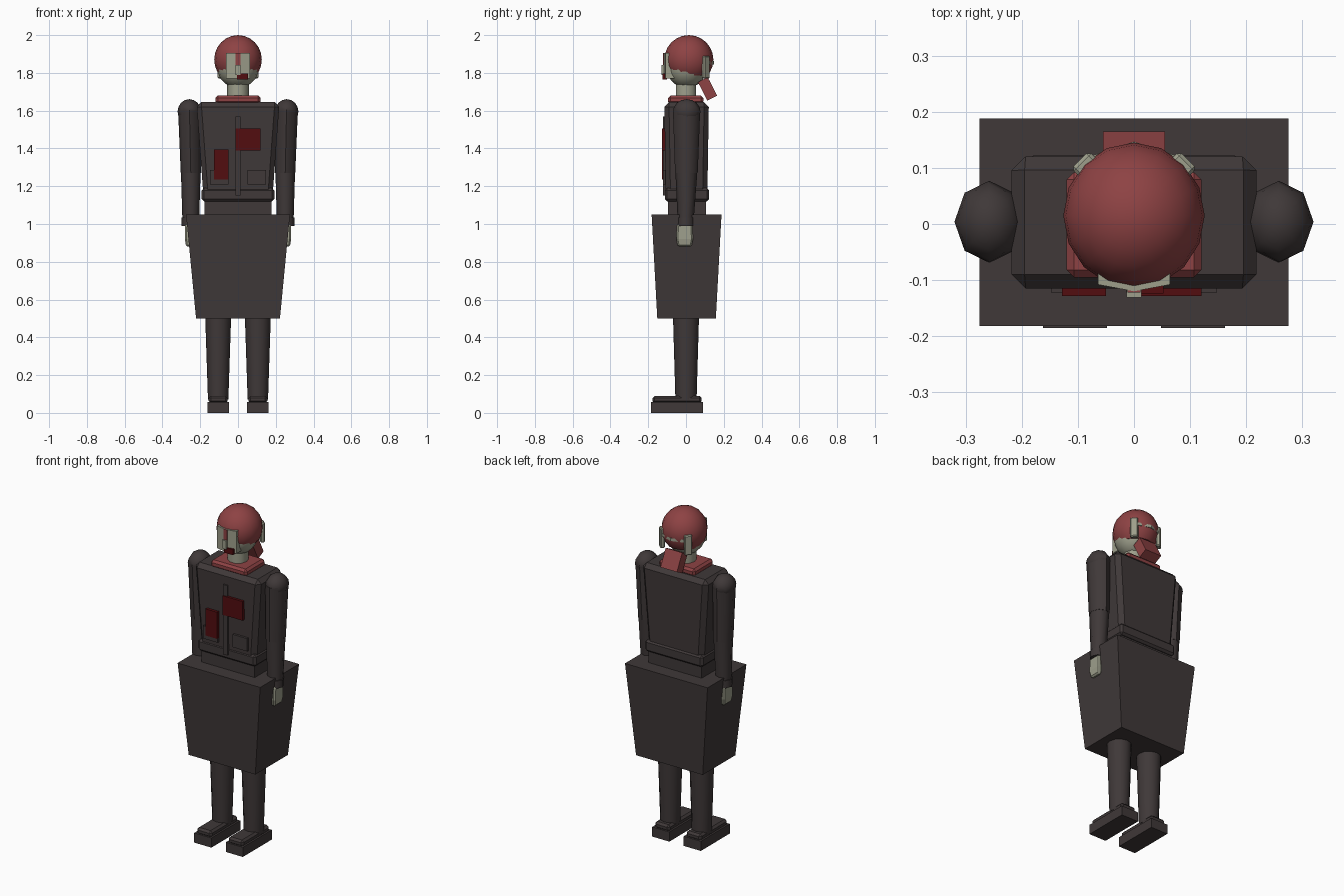
import bpy, bmesh, math
from mathutils import Matrix, Vector

if "Cube" in bpy.data.objects:
    bpy.data.objects.remove(bpy.data.objects["Cube"], do_unlink=True)


def material(name, rgb):
    m = bpy.data.materials.new(name)
    m.use_nodes = True
    m.diffuse_color = (*rgb, 1)
    m.node_tree.nodes["Principled BSDF"].inputs["Base Color"].default_value = (*rgb, 1)
    return m


CLOTH = material("charcoal cloth", (0.05, 0.04, 0.04))
RED = material("faded red", (0.27, 0.055, 0.057))
DARK = material("dark red", (0.085, 0.004, 0.005))
SKIN = material("pale grey green", (0.34, 0.345, 0.26))


def finish(name, bm, mat, bevel=0, smooth=False):
    bmesh.ops.recalc_face_normals(bm, faces=bm.faces)
    mesh = bpy.data.meshes.new(name)
    bm.to_mesh(mesh)
    bm.free()
    mesh.materials.append(mat)
    ob = bpy.data.objects.new(name, mesh)
    bpy.context.collection.objects.link(ob)
    if bevel:
        mod = ob.modifiers.new("Bevel", "BEVEL")
        mod.width = bevel
        mod.segments = 1
    if smooth:
        bpy.ops.object.select_all(action="DESELECT")
        ob.select_set(True)
        bpy.context.view_layer.objects.active = ob
        bpy.ops.object.shade_smooth_by_angle(angle=math.radians(50))
    return ob


def loft(name, rings, mat, sides=8, bevel=0, smooth=True):
    """Skin elliptical rings (x, y, z, rx, ry); four sides give a tapered box."""
    bm = bmesh.new()
    box = sides == 4
    grow, turn = (math.sqrt(2), math.pi / 4) if box else (1, 0)
    loops = []
    for x, y, z, rx, ry in rings:
        angles = [turn + math.tau * i / sides for i in range(sides)]
        loops.append([bm.verts.new((x + grow * rx * math.cos(a),
                                    y + grow * ry * math.sin(a), z)) for a in angles])
    for low, high in zip(loops, loops[1:]):
        for i in range(sides):
            j = (i + 1) % sides
            bm.faces.new((low[i], low[j], high[j], high[i]))
    bm.faces.new(loops[0])
    bm.faces.new(loops[-1])
    return finish(name, bm, mat, bevel, smooth and not box)


def box(name, xs, ys, zs, mat, bevel=0):
    cx, cy = sum(xs) / 2, sum(ys) / 2
    rx, ry = (xs[1] - xs[0]) / 2, (ys[1] - ys[0]) / 2
    return loft(name, [(cx, cy, z, rx, ry) for z in zs], mat, 4, bevel)


def ball(name, centre, radii, mat, segs, rings, cut=None):
    bm = bmesh.new()
    bmesh.ops.create_uvsphere(bm, u_segments=segs, v_segments=rings, radius=1,
                              matrix=Matrix.Translation(centre) @ Matrix.Diagonal((*radii, 1)))
    if cut is not None:
        bmesh.ops.bisect_plane(bm, geom=bm.verts[:] + bm.edges[:] + bm.faces[:],
                               plane_co=(0, 0, cut), plane_no=(0, 0, 1), clear_inner=True)
        bmesh.ops.holes_fill(bm, edges=[e for e in bm.edges if e.is_boundary])
    return finish(name, bm, mat, smooth=True)


def bent_plate(name, points, z0, z1, depth, mat):
    """Upright plate following a line of (x, y) points, thickened along y."""
    bm = bmesh.new()
    outline = points + [(x, y + depth) for x, y in reversed(points)]
    face = bm.faces.new([bm.verts.new((x, y, z0)) for x, y in outline])
    out = bmesh.ops.extrude_face_region(bm, geom=[face])["geom"]
    bmesh.ops.translate(bm, vec=(0, 0, z1 - z0),
                        verts=[v for v in out if isinstance(v, bmesh.types.BMVert)])
    return finish(name, bm, mat)


# Skirt, hips, belt and jacket
loft("coat_skirt", [(0, 0.003, 0.5, 0.222, 0.155), (0, 0.003, 1.05, 0.275, 0.185)], CLOTH, 4)
box("hips", (-0.178, 0.178), (-0.095, 0.105), (1.03, 1.14), CLOTH)
box("belt", (-0.192, 0.192), (-0.112, 0.122), (1.12, 1.19), CLOTH, 0.012)
loft("jacket", [(0, 0.003, 1.15, 0.183, 0.11), (0, 0.003, 1.645, 0.22, 0.118)], CLOTH, 4, 0.025)

# Jacket front details
box("jacket_placket", (-0.014, 0.014), (-0.122, -0.1), (1.15, 1.57), CLOTH)
box("chest_panel", (-0.012, 0.12), (-0.128, -0.1), (1.39, 1.505), DARK)
box("side_panel", (-0.128, -0.05), (-0.128, -0.1), (1.235, 1.395), DARK)
for side, label in ((1, "left"), (-1, "right")):
    box(f"{label}_pocket", sorted((side * 0.05, side * 0.147)), (-0.123, -0.1),
        (1.21, 1.287), CLOTH)

# Collar and neck
box("collar", (-0.12, 0.12), (-0.095, 0.092), (1.635, 1.68), RED, 0.013)
loft("neck", [(0, 0, 1.66, 0.057, 0.057), (0, 0, 1.76, 0.057, 0.057)], SKIN, 10)

# Head, cap and face
ball("head", (0, 0.003, 1.835), (0.112, 0.108, 0.115), SKIN, 16, 10)
ball("cap", (0, 0.015, 1.87), (0.126, 0.13, 0.13), RED, 16, 12, cut=1.785)
bent_plate("face", [(-0.064, -0.108), (0, -0.12), (0.064, -0.108)], 1.77, 1.905, 0.05, SKIN)
box("brow_stripe", (-0.012, 0.012), (-0.122, -0.11), (1.84, 1.905), RED)
box("nose", (-0.013, 0.013), (-0.131, -0.1), (1.79, 1.842), SKIN)
box("mouth", (-0.005, 0.053), (-0.124, -0.1), (1.765, 1.798), DARK)
bent_plate("cap_band", [(-0.075, 0.122), (0, 0.147), (0.075, 0.122)], 1.845, 1.862, -0.012, SKIN)

# Ears set at the rear corners of the head
for side, label in ((1, "left"), (-1, "right")):
    ear = box(f"{label}_ear", (-0.013, 0.013), (-0.022, 0.022), (-0.06, 0.06), SKIN, 0.006)
    ear.location = (side * 0.087, 0.105, 1.83)
    ear.rotation_euler.z = side * math.radians(45)

# Hanging flap at the nape
flap = box("nape_flap", (-0.055, 0.055), (-0.029, 0.029), (-0.055, 0.055), RED)
flap.location = (0, 0.114, 1.715)
flap.rotation_euler.x = math.radians(27)

# Arms, hands, legs and shoes
for side, label in ((1, "left"), (-1, "right")):
    x = side * 0.258
    ball(f"{label}_shoulder", (x, 0.004, 1.595), (0.062, 0.073, 0.066), CLOTH, 8, 8)
    x = side * 0.25
    loft(f"{label}_upper_arm", [(x, 0.002, 1.27, 0.053, 0.06),
                                (side * 0.257, 0.003, 1.6, 0.06, 0.072)], CLOTH)
    loft(f"{label}_forearm", [(x, -0.002, 1.01, 0.044, 0.042),
                              (x, 0.002, 1.275, 0.052, 0.058)], CLOTH)
    loft(f"{label}_cuff", [(x, -0.002, 0.99, 0.05, 0.047),
                           (x, -0.002, 1.035, 0.05, 0.047)], CLOTH)
    loft(f"{label}_hand", [(x, -0.007, 0.88, 0.025, 0.036),
                           (x, -0.007, 0.92, 0.031, 0.044),
                           (x, -0.007, 1.0, 0.029, 0.04)], SKIN, 4, 0.008)
    x = side * 0.105
    loft(f"{label}_leg", [(x, 0, 0.07, 0.054, 0.056), (x, 0, 0.55, 0.07, 0.07)], CLOTH, 12)
    box(f"{label}_sole", (x - 0.057, x + 0.057), (-0.185, 0.09), (0, 0.058), CLOTH)
    box(f"{label}_shoe_upper", (x - 0.05, x + 0.05), (-0.178, 0.083), (0.05, 0.09), CLOTH, 0.012)
